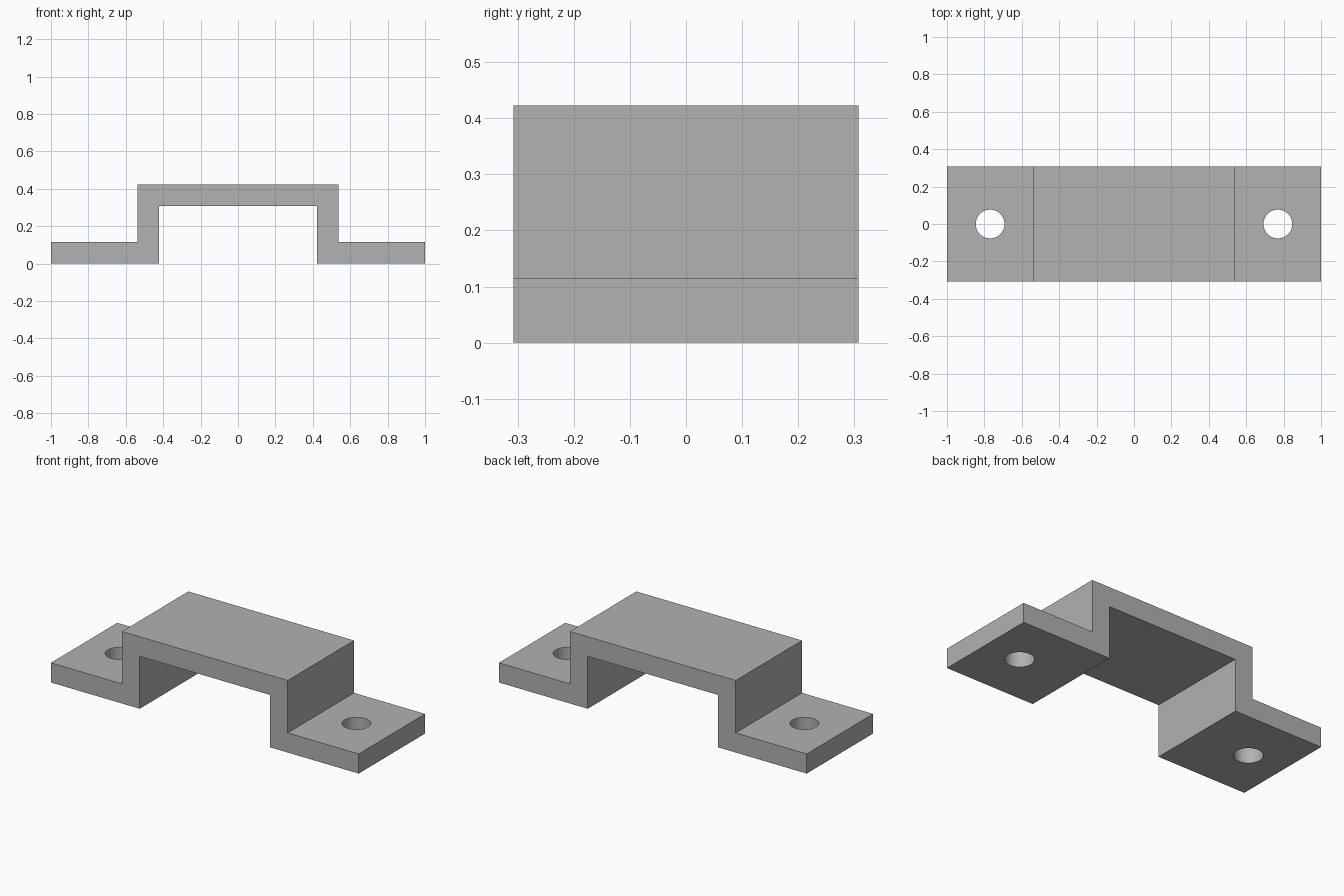
import bpy
import bmesh
import math

UNIT = 1 / 13          # the bracket is 26 units long
HALF_DEPTH = 4 * UNIT

default_cube = bpy.data.objects.get("Cube")
if default_cube:
    bpy.data.objects.remove(default_cube, do_unlink=True)

# Plain grey metal
grey = bpy.data.materials.new("grey_metal")
grey.use_nodes = True
colour = (0.445, 0.445, 0.445, 1)
grey.diffuse_color = colour
grey.node_tree.nodes["Principled BSDF"].inputs["Base Color"].default_value = colour

# Hat-shaped strap profile: right half, mirrored to the left
half = [(5.5, 4), (5.5, 0), (13, 0), (13, 1.5), (7, 1.5), (7, 5.5)]
outline = half + [(-x, z) for x, z in reversed(half)]

bm = bmesh.new()
verts = [bm.verts.new((x * UNIT, -HALF_DEPTH, z * UNIT)) for x, z in outline]
front = bm.faces.new(verts)
extruded = bmesh.ops.extrude_face_region(bm, geom=[front], use_keep_orig=True)
moved = [g for g in extruded["geom"] if isinstance(g, bmesh.types.BMVert)]
bmesh.ops.translate(bm, verts=moved, vec=(0, 2 * HALF_DEPTH, 0))
bmesh.ops.recalc_face_normals(bm, faces=bm.faces)
mesh = bpy.data.meshes.new("strap_bracket")
bm.to_mesh(mesh)
bm.free()
mesh.materials.append(grey)
bracket = bpy.data.objects.new("strap_bracket", mesh)
bpy.context.collection.objects.link(bracket)


# Round screw hole through each foot
def cut_hole(x):
    bpy.ops.mesh.primitive_cylinder_add(
        vertices=64, radius=UNIT, depth=4 * UNIT, location=(x, 0, 0.75 * UNIT))
    cutter = bpy.context.object
    cutter.name = "hole_cutter"
    cutter.hide_render = True
    cutter.data.materials.append(grey)
    cut = bracket.modifiers.new("screw_hole", "BOOLEAN")
    cut.operation = "DIFFERENCE"
    cut.solver = "EXACT"
    cut.object = cutter
    bpy.context.view_layer.objects.active = bracket
    bpy.ops.object.modifier_apply(modifier=cut.name)
    bpy.data.objects.remove(cutter, do_unlink=True)


for side in (-1, 1):
    cut_hole(side * 10 * UNIT)

# Smooth hole walls, crisp bracket edges
bpy.ops.object.select_all(action="DESELECT")
bracket.select_set(True)
bpy.context.view_layer.objects.active = bracket
bpy.ops.object.shade_smooth_by_angle(angle=math.radians(30))
